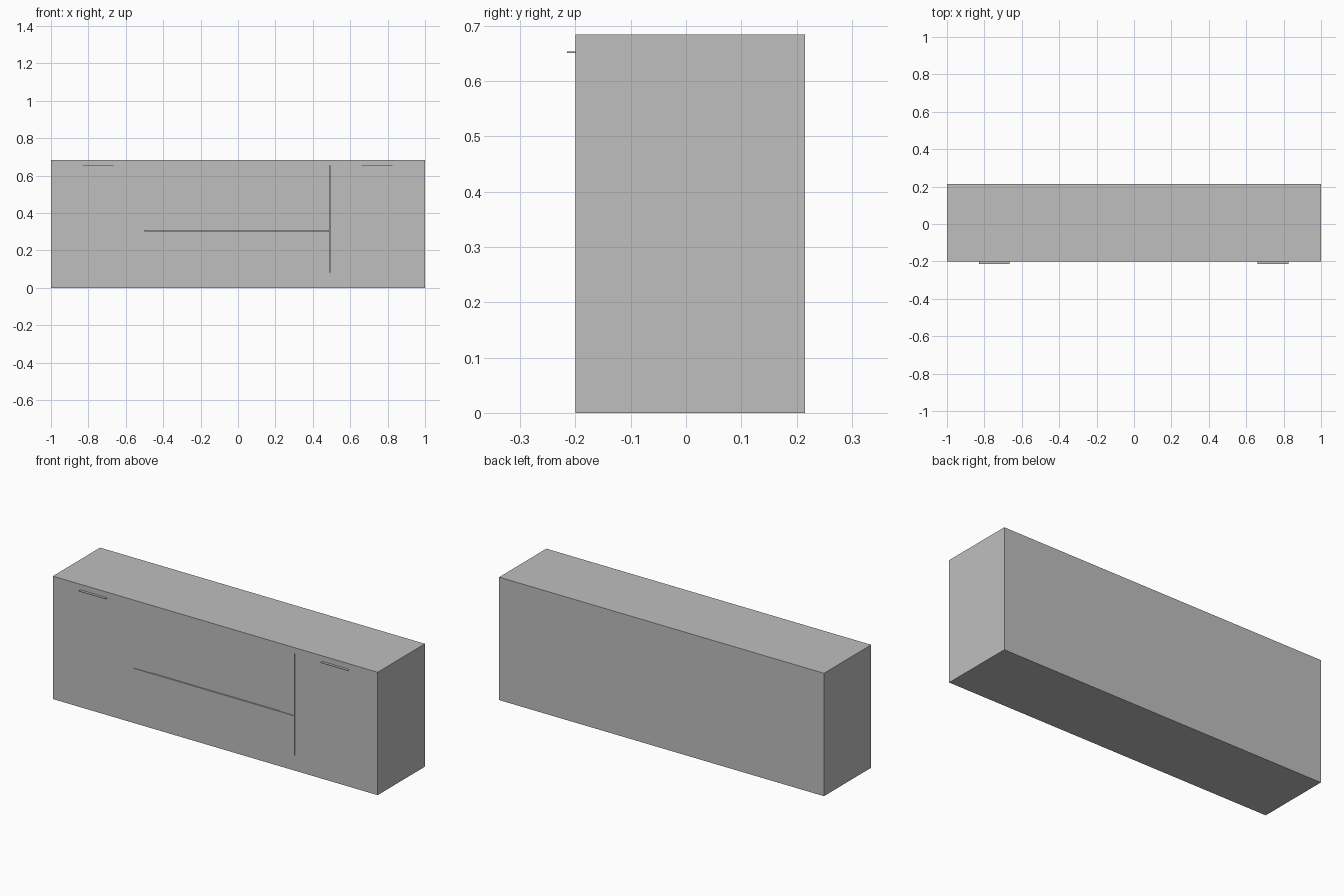
import bpy, bmesh
from mathutils import Vector

if "Cube" in bpy.data.objects:
    bpy.data.objects.remove(bpy.data.objects["Cube"])

grey = bpy.data.materials.new("cabinet grey")
grey.diffuse_color = (0.52, 0.52, 0.52, 1)
grey.use_nodes = True
grey.node_tree.nodes["Principled BSDF"].inputs["Base Color"].default_value = grey.diffuse_color


def box(name, x, y, z):
    """Axis-aligned box from (min, max) pairs."""
    me = bpy.data.meshes.new(name)
    bm = bmesh.new()
    bmesh.ops.create_cube(bm, size=1)
    for v in bm.verts:
        v.co = Vector([(a + b) / 2 + c * (b - a) for (a, b), c in zip((x, y, z), v.co)])
    bm.to_mesh(me)
    bm.free()
    me.materials.append(grey)
    ob = bpy.data.objects.new(name, me)
    bpy.context.collection.objects.link(ob)
    return ob


F, B = -0.2, 0.215            # front and back planes
FI, BI = -0.185, 0.2          # inner faces of front and back panels
Z0, Z1, ZT = 0.083, 0.653, 0.684
L, R = -0.5, 0.49             # centre bay limits
G = 0.001                     # half gap between fronts

# Plinth, top board and carcass
box("plinth", (-1, 1), (F, B), (0, Z0))
box("top_board", (-1, 1), (F, B), (Z1, ZT))
box("back_panel", (-1, 1), (BI, B), (Z0, Z1))
box("left_side", (-1, -0.985), (FI, BI), (Z0, Z1))
box("right_side", (0.985, 1), (FI, BI), (Z0, Z1))
box("left_divider", (L - 0.008, L + 0.008), (FI, BI), (Z0, Z1))
box("right_divider", (R - 0.008, R + 0.008), (FI, BI), (Z0, Z1))

# Doors, drawer and centre bay panels
box("left_door", (-1, L - G), (F, FI), (Z0, Z1))
box("right_door", (R + G, 1), (F, FI), (Z0, Z1))
box("drawer_front", (L + G, R - G), (F, FI), (Z0, 0.305 - G))
box("left_bay_post", (L + G, -0.4), (F, FI), (0.305 + G, Z1))
box("right_bay_post", (0.395, R - G), (F, FI), (0.305 + G, Z1))
box("centre_panel", (-0.4, 0.395), (F + 0.004, FI), (0.305 + G, Z1))

# Thin edge pulls above the doors
for name, x in (("left_pull", (-0.83, -0.665)), ("right_pull", (0.66, 0.825))):
    box(name, x, (-0.215, FI), (Z1 - 0.002, Z1))
